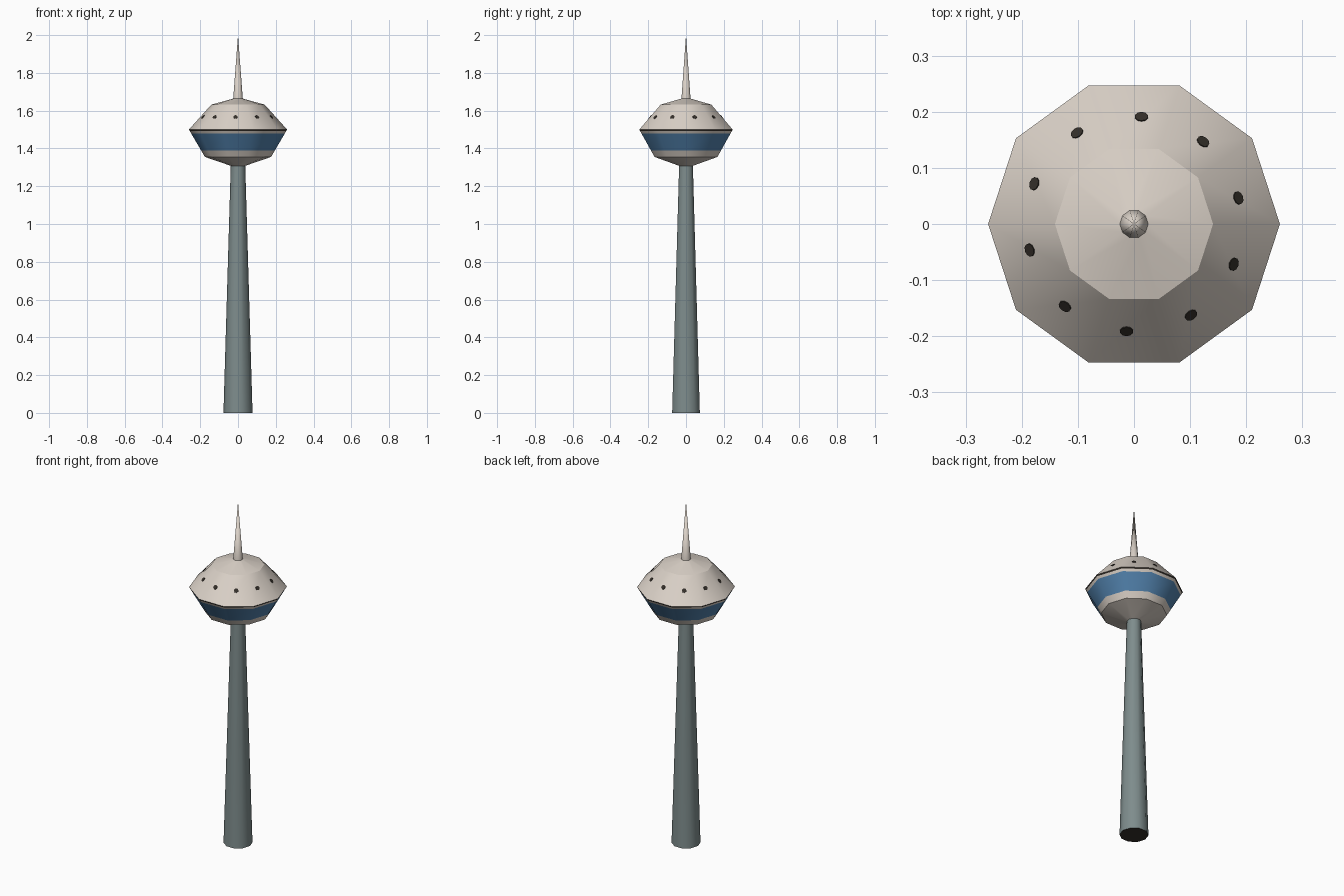
import bpy, bmesh, math
from mathutils import Vector, Matrix

if "Cube" in bpy.data.objects:
    bpy.data.objects.remove(bpy.data.objects["Cube"])

SIDES = 10


def material(name, rgb):
    m = bpy.data.materials.new(name)
    m.diffuse_color = (*rgb, 1.0)
    m.use_nodes = True
    m.node_tree.nodes["Principled BSDF"].inputs["Base Color"].default_value = m.diffuse_color
    return m


cream = material("cream", (0.70, 0.635, 0.57))
blue = material("blue glass", (0.085, 0.225, 0.42))
grey = material("grey concrete", (0.21, 0.265, 0.265))
dark = material("dark", (0.035, 0.029, 0.023))


def finish(name, bm, mats):
    me = bpy.data.meshes.new(name)
    bm.to_mesh(me)
    bm.free()
    for m in mats:
        me.materials.append(m)
    ob = bpy.data.objects.new(name, me)
    bpy.context.collection.objects.link(ob)
    return ob


def lathe(name, profile, mats, bands, cap_mat=0):
    """Spin (radius, z) points bottom to top; bands = material per step."""
    bm = bmesh.new()
    rings = []
    for r, z in profile:
        if r == 0:
            rings.append([bm.verts.new((0, 0, z))] * SIDES)
        else:
            rings.append([bm.verts.new((r * math.cos(math.tau * i / SIDES),
                                        r * math.sin(math.tau * i / SIDES), z))
                          for i in range(SIDES)])
    for k, (a, b) in enumerate(zip(rings, rings[1:])):
        for i in range(SIDES):
            j = (i + 1) % SIDES
            vs = list(dict.fromkeys([a[i], a[j], b[j], b[i]]))
            f = bm.faces.new(vs)
            f.material_index = bands[k]
            f.smooth = True
    if profile[0][0] > 0:
        bm.faces.new(rings[0][::-1]).material_index = cap_mat
    if profile[-1][0] > 0:
        bm.faces.new(rings[-1]).material_index = bands[-1]
    # crisp rings, soft around the axis
    for e in bm.edges:
        if abs(e.verts[0].co.z - e.verts[1].co.z) < 1e-5:
            e.smooth = False
    return finish(name, bm, mats)


# Tapered shaft with dark underside
lathe("shaft", [(0.077, 0), (0.038, 1.32)], [grey, dark], [0], cap_mat=1)


# Saucer-shaped pod with blue window band and dark rim line
def lower(z):
    return (0.175 + 0.085 * (z - 1.355) / 0.145, z)


lathe("pod", [(0.038, 1.308), lower(1.355), lower(1.39), lower(1.48),
              lower(1.493), (0.26, 1.50), (0.141, 1.632), (0.025, 1.664)],
      [cream, blue, dark], [0, 0, 1, 0, 2, 0, 0])

# Antenna spike
lathe("antenna", [(0.026, 1.655), (0, 2.0)], [cream], [0])

# Ten small dark portholes on the upper slope
bm = bmesh.new()
tilt = math.atan2(0.119 * math.cos(math.pi / SIDES), 0.132)
for k in range(SIDES):
    face_a = math.radians(18 + 36 * k)
    n = Vector((math.cos(face_a) * math.cos(tilt),
                math.sin(face_a) * math.cos(tilt), math.sin(tilt)))
    a = math.radians(14 + 36 * k)
    ring_r = 0.191 * math.cos(math.radians(4)) / math.cos(math.pi / SIDES)
    z = 1.50 + 0.132 * (0.26 - ring_r) / 0.119
    pos = Vector((0.191 * math.cos(a), 0.191 * math.sin(a), z)) + n * 0.0005
    rot = n.to_track_quat('Z', 'Y').to_matrix().to_4x4()
    bmesh.ops.create_cone(bm, cap_ends=True, segments=10, radius1=0.012,
                          radius2=0.012, depth=0.003,
                          matrix=Matrix.Translation(pos) @ rot)
finish("portholes", bm, [dark])
